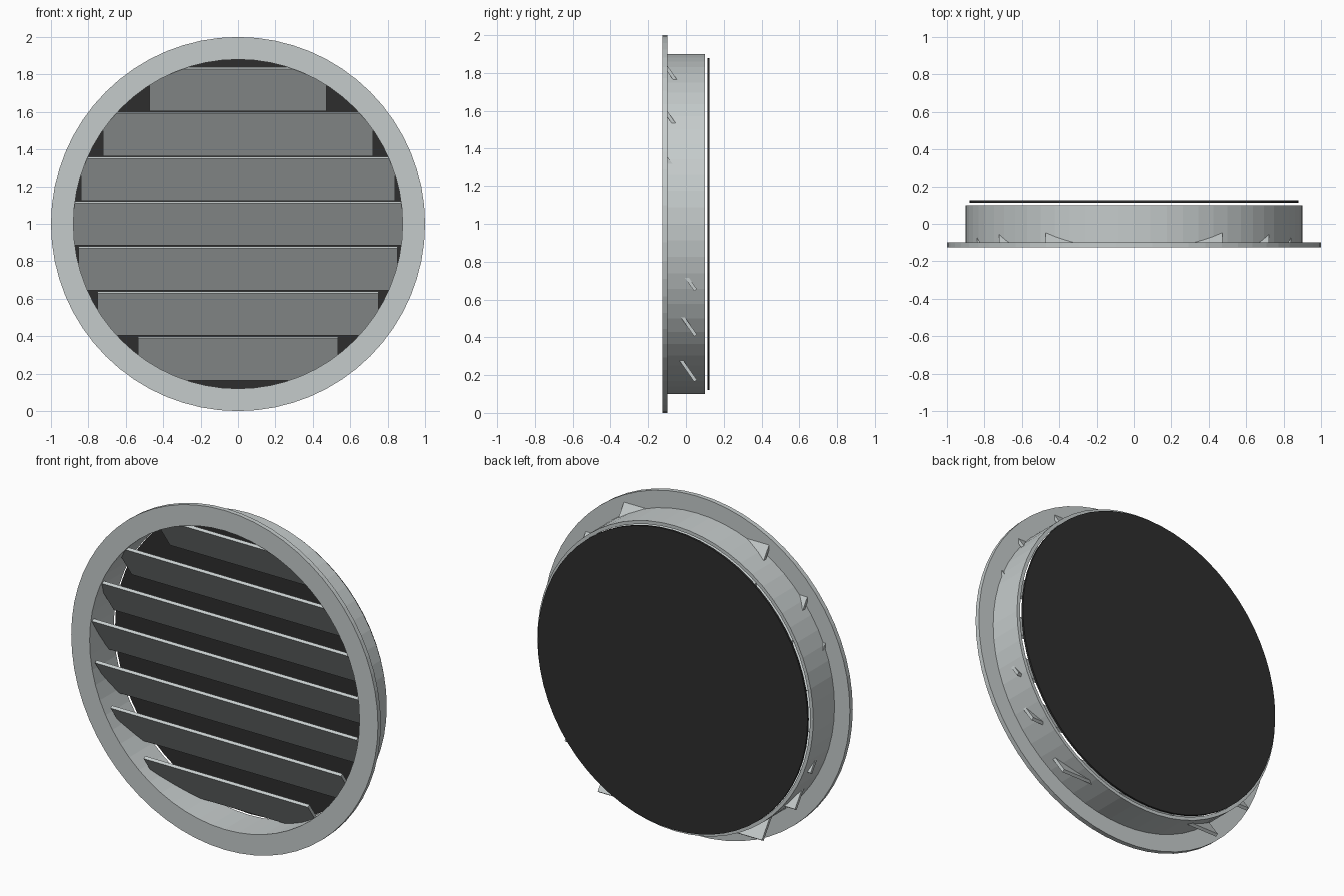
import bpy, bmesh, math
from mathutils import Matrix

if "Cube" in bpy.data.objects:
    bpy.data.objects.remove(bpy.data.objects["Cube"])

SEG = 64
CZ = 1.0  # height of the vent's axis


def material(name, rgb):
    m = bpy.data.materials.new(name)
    m.diffuse_color = (*rgb, 1)
    m.use_nodes = True
    m.node_tree.nodes["Principled BSDF"].inputs["Base Color"].default_value = m.diffuse_color
    return m


metal = material("light grey metal", (0.56, 0.60, 0.60))
dark = material("dark mesh", (0.027, 0.027, 0.027))


def add_object(name, bm, mat):
    bmesh.ops.recalc_face_normals(bm, faces=bm.faces)
    me = bpy.data.meshes.new(name)
    bm.to_mesh(me)
    bm.free()
    me.materials.append(mat)
    ob = bpy.data.objects.new(name, me)
    bpy.context.collection.objects.link(ob)
    return ob


def ring(name, r_out, r_in, y0, y1, mat):
    """Rectangular section swept round the y axis."""
    bm = bmesh.new()
    loops = []
    for i in range(SEG):
        a = 2 * math.pi * i / SEG
        loops.append([bm.verts.new((r * math.cos(a), y, CZ + r * math.sin(a)))
                      for r, y in ((r_out, y0), (r_out, y1), (r_in, y1), (r_in, y0))])
    for i in range(SEG):
        p, q = loops[i], loops[(i + 1) % SEG]
        for k in range(4):
            n = (k + 1) % 4
            bm.faces.new((p[k], p[n], q[n], q[k]))
    return add_object(name, bm, mat)


# front flange and the duct collar behind it
ring("front_flange", 1.0, 0.88, -0.125, -0.098, metal)
ring("duct_collar", 0.90, 0.88, -0.10, 0.10, metal)

# dark backing screen, floating just behind the collar
bm = bmesh.new()
bmesh.ops.create_cone(bm, cap_ends=True, segments=SEG, radius1=0.88, radius2=0.88, depth=0.012,
                      matrix=Matrix.Translation((0, 0.119, CZ)) @ Matrix.Rotation(math.pi / 2, 4, 'X'))
add_object("backing_screen", bm, dark)

# seven tilted slats, each as long as the opening at its height
TILT = math.radians(35)
for i in range(-3, 4):
    half = math.sqrt(0.88 ** 2 - (0.24 * i + 0.022) ** 2)
    bm = bmesh.new()
    bmesh.ops.create_cube(bm, size=1, matrix=Matrix.Translation((0, -0.028, CZ + 0.002 + 0.24 * i))
                          @ Matrix.Rotation(TILT, 4, 'X')
                          @ Matrix.Diagonal((2 * half, 0.018, 0.275, 1)))
    add_object("slat_%d" % (4 - i), bm, metal)
